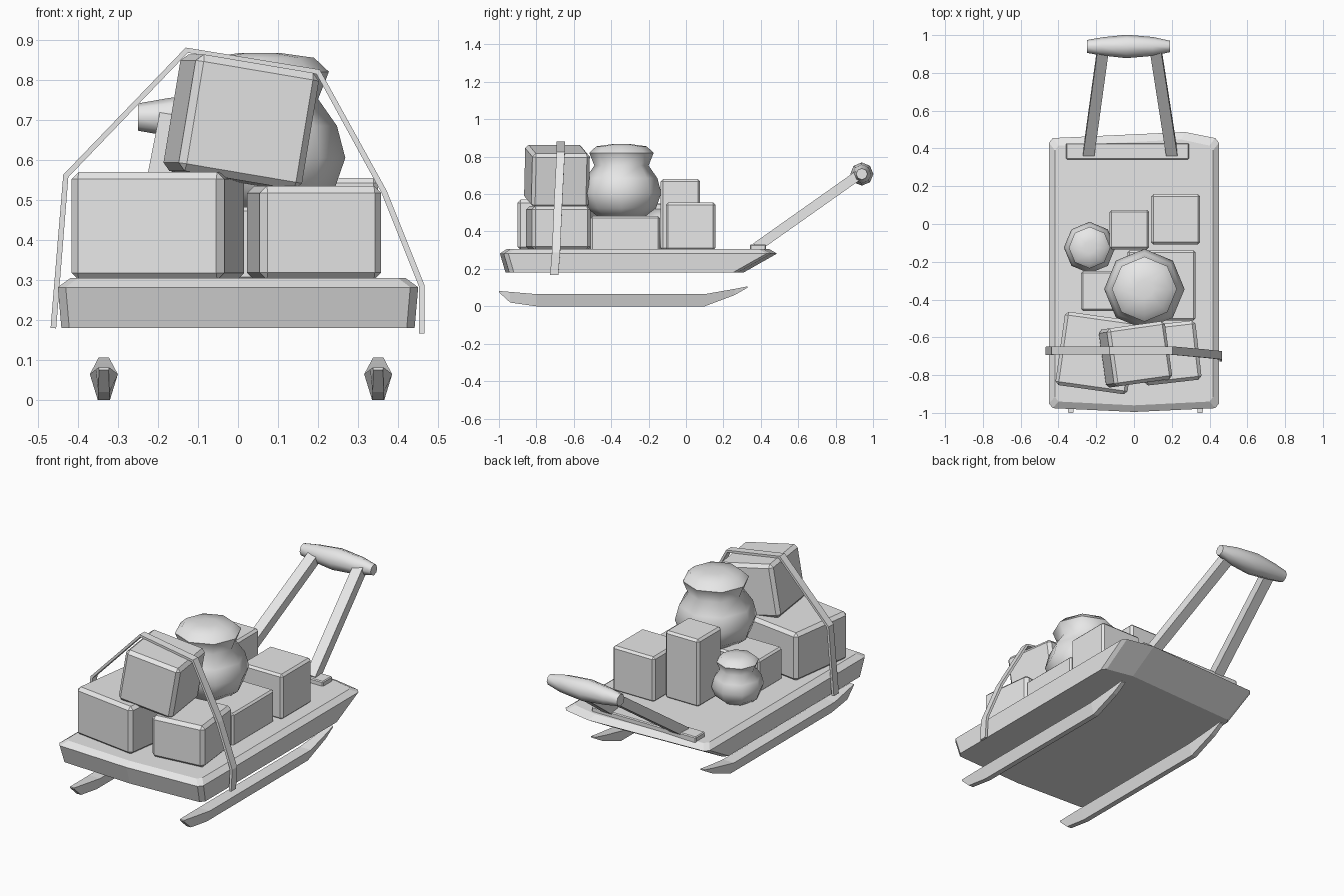
import bpy, bmesh, math
from mathutils import Vector, Matrix, Euler

cube = bpy.data.objects.get("Cube")
if cube:
    bpy.data.objects.remove(cube, do_unlink=True)

grey = bpy.data.materials.new("plain_grey")
grey.use_nodes = True
grey.diffuse_color = (0.8, 0.8, 0.8, 1)
grey.node_tree.nodes["Principled BSDF"].inputs["Base Color"].default_value = grey.diffuse_color


def finish(name, bm, smooth=False):
    bmesh.ops.recalc_face_normals(bm, faces=bm.faces)
    mesh = bpy.data.meshes.new(name)
    bm.to_mesh(mesh)
    bm.free()
    mesh.materials.append(grey)
    ob = bpy.data.objects.new(name, mesh)
    bpy.context.collection.objects.link(ob)
    if smooth:
        bpy.ops.object.select_all(action="DESELECT")
        ob.select_set(True)
        bpy.context.view_layer.objects.active = ob
        bpy.ops.object.shade_smooth_by_angle(angle=math.radians(62))
    return ob


def loft(name, rings, smooth=False):
    """Skin a list of equal-length rings and cap both ends."""
    bm = bmesh.new()
    loops = [[bm.verts.new(p) for p in ring] for ring in rings]
    n = len(loops[0])
    for a, b in zip(loops, loops[1:]):
        for i in range(n):
            j = (i + 1) % n
            bm.faces.new((a[i], a[j], b[j], b[i]))
    bm.faces.new(loops[0])
    bm.faces.new(loops[-1])
    return finish(name, bm, smooth)


def box(name, center, size, turn=0, roll=0, bevel=0.018):
    bm = bmesh.new()
    rot = Euler((0, math.radians(roll), math.radians(turn))).to_matrix().to_4x4()
    bmesh.ops.create_cube(bm, size=1, matrix=Matrix.Diagonal((*size, 1)))
    bmesh.ops.bevel(bm, geom=bm.edges[:], offset=bevel, segments=1, affect="EDGES")
    bmesh.ops.transform(bm, matrix=Matrix.Translation(center) @ rot, verts=bm.verts)
    return finish(name, bm)


def circle(r, sides=8):
    return [(r * math.cos(math.tau * i / sides), r * math.sin(math.tau * i / sides))
            for i in range(sides)]


# Deck: slightly bowed plan, upturned back end, chamfered rim
plan = [(-.45, -.95), (-.43, -.975), (0, -.995), (.43, -.975), (.45, -.95),
        (.45, .43), (.43, .455), (.27, .487), (-.43, .455), (-.45, .43)]


def deck_ring(z, side, front, back):
    return [(x * side, y + (front if y < 0 else -back), z) for x, y in plan]


loft("deck", [deck_ring(.18, .98, .03, .18), deck_ring(.282, 1, 0, 0),
              deck_ring(.305, .93, .035, .04)])

# Runners: narrow below, tapering to upturned tips (y, bottom, top, low and high half width)
runner = [(-1, .075, .082, .012, .013), (-.94, .02, .077, .014, .02),
          (-.8, 0, .065, .015, .035), (.1, 0, .065, .015, .035),
          (.26, .06, .093, .014, .02), (.33, .1, .107, .012, .013)]
for name, cx in (("right_runner", -.335), ("left_runner", .35)):
    loft(name, [[(cx - lo, y, b), (cx + lo, y, b), (cx + hi, y, t), (cx - hi, y, t)]
                for y, b, t, lo, hi in runner])

# Push handle: mount bar, two arms, swollen grip
box("handle_mount", (-.035, .385, .313), (.65, .085, .036), bevel=.005)
for name, x0, x1 in (("right_handle_arm", -.24, -.165), ("left_handle_arm", .2, .115)):
    ends = Vector((x0, .375, .315)), Vector((x1, .92, .7))
    across = Vector((.03, 0, 0))
    up = Vector((1, 0, 0)).cross(ends[1] - ends[0]).normalized() * .026
    loft(name, [[p - across - up, p + across - up, p + across + up, p - across + up]
                for p in ends])
grip = [(-.25, .034), (-.17, .048), (-.04, .062), (.1, .05), (.19, .03)]
loft("handle_grip", [[(x, .94 + a, .707 + b) for a, b in circle(r)] for x, r in grip], True)

# Crates and boxes
box("front_right_crate", (-.2, -.683, .435), (.385, .392, .27), turn=-8)
box("front_left_crate", (.19, -.683, .418), (.305, .315, .235), turn=6.5)
box("top_crate", (.008, -.69, .695), (.315, .31, .295), turn=8, roll=9.5)
box("middle_left_box", (.145, -.325, .39), (.36, .37, .185), bevel=.01)
box("middle_right_box", (-.15, -.355, .39), (.26, .21, .185), bevel=.01)
box("tall_box", (-.025, -.03, .49), (.21, .21, .38), bevel=.012)
box("back_left_box", (.22, .025, .427), (.26, .265, .255), bevel=.012)

# Pots share one profile (radius, height), scaled
pot = [(.12, 0), (.185, .05), (.213, .13), (.192, .21), (.145, .277),
       (.172, .345), (.135, .38), (.05, .392)]
for name, cx, cy, base, s in (("big_pot", .055, -.345, .475, 1),
                              ("small_pot", -.235, -.125, .3, .64)):
    loft(name, [[(cx + a, cy + b, base + z * s) for a, b in circle(r * s)]
                for r, z in pot], True)

# Strap over the crates
path = [Vector(p) for p in ((-.461, -.672, .18), (-.43, -.67, .56), (-.128, -.67, .874),
                            (.2, -.67, .82), (.365, -.685, .52), (.459, -.695, .285),
                            (.459, -.705, .167))]
rings = []
for i, p in enumerate(path):
    along = path[min(i + 1, len(path) - 1)] - path[max(i - 1, 0)]
    out = Vector((-along.z, 0, along.x)).normalized() * .007
    wide = Vector((0, .022, 0))
    rings.append([p - wide - out, p + wide - out, p + wide + out, p - wide + out])
loft("strap", rings)
